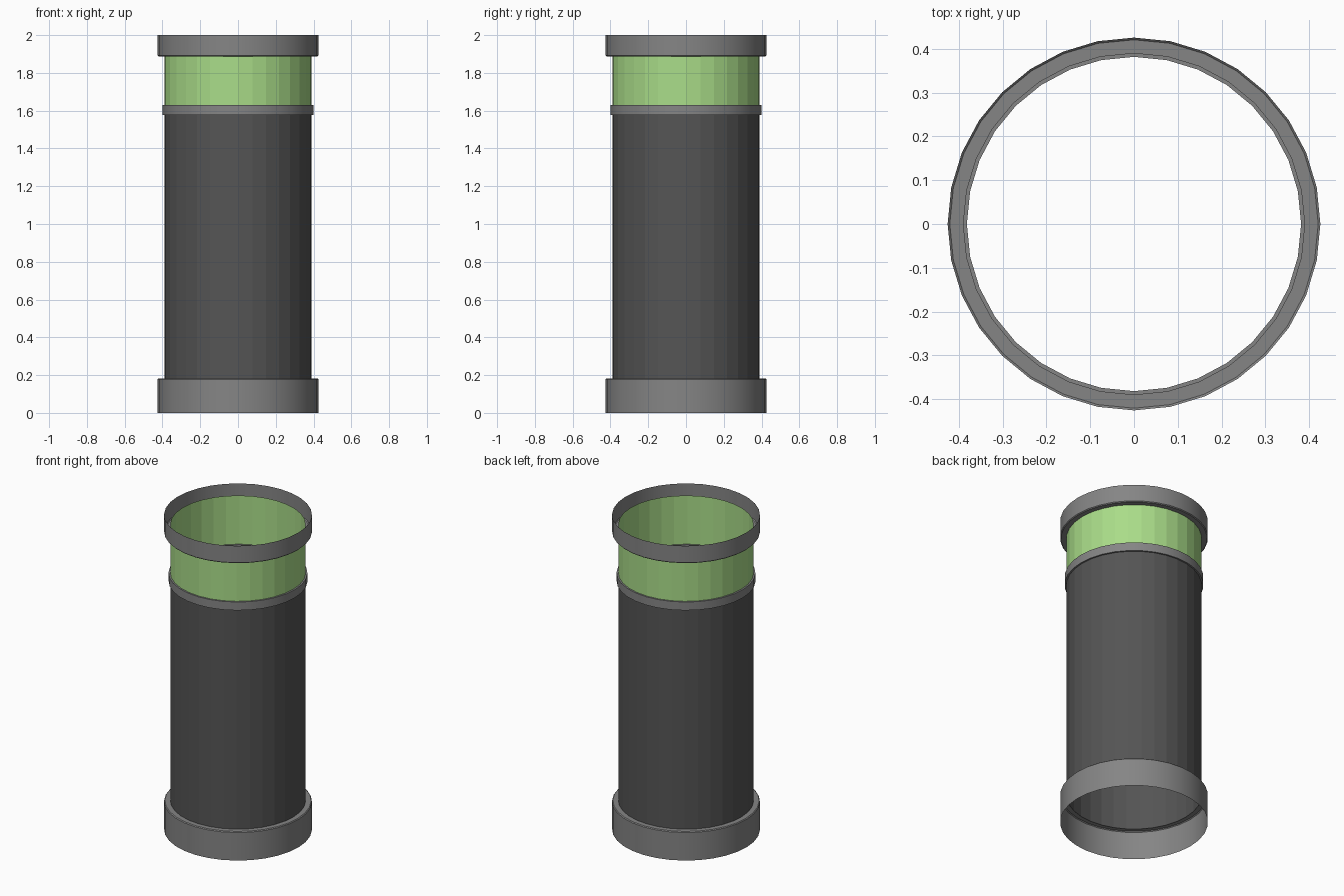
import bpy
import bmesh
import math

cube = bpy.data.objects.get("Cube")
if cube:
    bpy.data.objects.remove(cube, do_unlink=True)

SIDES = 32
TUBE_R = 0.39
CAP_R = 0.426


def make_material(name, rgb):
    mat = bpy.data.materials.new(name)
    mat.use_nodes = True
    mat.diffuse_color = (*rgb, 1)
    mat.node_tree.nodes["Principled BSDF"].inputs["Base Color"].default_value = (*rgb, 1)
    return mat


def lathe(name, profile, mat, closed=False, smooth=False):
    """Spin (radius, height) points around z, listed bottom-up for outward faces."""
    bm = bmesh.new()
    rings = []
    for r, z in profile:
        ring = []
        for i in range(SIDES):
            a = math.tau * i / SIDES
            ring.append(bm.verts.new((r * math.cos(a), r * math.sin(a), z)))
        rings.append(ring)
    if closed:
        rings.append(rings[0])
    for low, high in zip(rings, rings[1:]):
        for i in range(SIDES):
            j = (i + 1) % SIDES
            bm.faces.new((low[i], low[j], high[j], high[i]))
    mesh = bpy.data.meshes.new(name)
    bm.to_mesh(mesh)
    bm.free()
    mesh.materials.append(mat)
    obj = bpy.data.objects.new(name, mesh)
    bpy.context.collection.objects.link(obj)
    if smooth:
        bpy.ops.object.select_all(action="DESELECT")
        obj.select_set(True)
        bpy.context.view_layer.objects.active = obj
        bpy.ops.object.shade_smooth_by_angle(angle=math.radians(30))
    return obj


grey = make_material("mid_grey", (0.235, 0.235, 0.235))
dark = make_material("dark_grey", (0.09, 0.09, 0.09))
green = make_material("light_green", (0.40, 0.72, 0.25))

# Open tube walls: dark body, green band reaching up inside the top collar
lathe("body_tube", [(TUBE_R, 0.18), (TUBE_R, 1.6)], dark)
lathe("green_band", [(TUBE_R, 1.6), (TUBE_R, 1.94)], green)

# Thin-walled collars, open at the ends, with a ledge meeting the tube
lathe("base_collar", [(CAP_R, 0), (CAP_R, 0.178), (CAP_R - 0.005, 0.183),
                      (TUBE_R, 0.183)], grey, smooth=True)
lathe("top_collar", [(TUBE_R, 1.888), (CAP_R - 0.005, 1.888), (CAP_R, 1.893),
                     (CAP_R, 2)], grey, smooth=True)

# Ring between body and band, showing slightly inside and outside
lathe("middle_ring", [(0.382, 1.578), (0.4, 1.578), (0.4, 1.631), (0.382, 1.631)],
      grey, closed=True, smooth=True)
